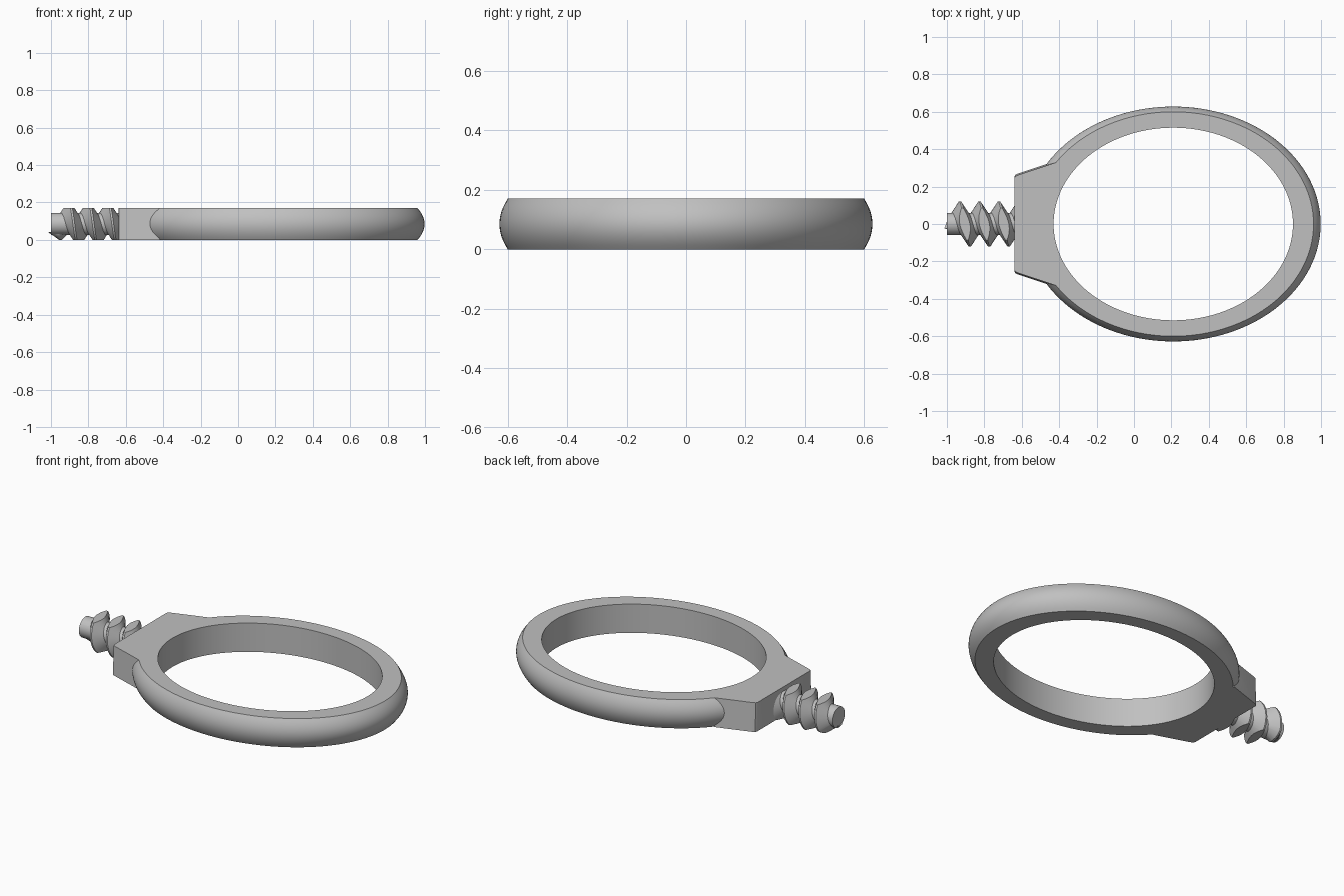
import bpy, bmesh
from math import cos, sin, pi, sqrt, radians

cube = bpy.data.objects.get("Cube")
if cube:
    bpy.data.objects.remove(cube, do_unlink=True)

HEIGHT = 0.17
MID = HEIGHT / 2
RING_X = 0.21

grey = bpy.data.materials.new("plain grey")
grey.use_nodes = True
grey.diffuse_color = (0.53, 0.53, 0.53, 1)
grey.node_tree.nodes["Principled BSDF"].inputs["Base Color"].default_value = grey.diffuse_color


def loft(name, sections, closed=False):
    """Skin a row of equal-length point loops, capping the ends if open."""
    bm = bmesh.new()
    rows = [[bm.verts.new(p) for p in s] for s in sections]
    n = len(rows[0])
    pairs = list(zip(rows, rows[1:]))
    if closed:
        pairs.append((rows[-1], rows[0]))
    else:
        bm.faces.new(rows[0])
        bm.faces.new(rows[-1])
    for a, b in pairs:
        for i in range(n):
            j = (i + 1) % n
            bm.faces.new((a[i], a[j], b[j], b[i]))
    bmesh.ops.recalc_face_normals(bm, faces=bm.faces)
    mesh = bpy.data.meshes.new(name)
    bm.to_mesh(mesh)
    bm.free()
    ob = bpy.data.objects.new(name, mesh)
    mesh.materials.append(grey)
    bpy.context.collection.objects.link(ob)
    return ob


def combine(ob, other, operation):
    mod = ob.modifiers.new("combine", "BOOLEAN")
    mod.operation, mod.solver, mod.object = operation, "EXACT", other
    bpy.context.view_layer.objects.active = ob
    bpy.ops.object.modifier_apply(modifier=mod.name)
    bpy.data.objects.remove(other, do_unlink=True)


def smooth(ob, angle):
    bpy.ops.object.select_all(action="DESELECT")
    ob.select_set(True)
    bpy.context.view_layer.objects.active = ob
    bpy.ops.object.shade_smooth_by_angle(angle=radians(angle))


# Oval ring: flat top, bottom and bore, with a bulging outer wall
STEPS, SEGMENTS = 12, 128
profile = [(0.64, 0.515, HEIGHT), (0.64, 0.515, 0)]
for i in range(STEPS + 1):
    t = 2 * i / STEPS - 1
    bulge = 1 - t * t
    profile.append((0.75 + 0.038 * bulge, 0.60 + 0.028 * bulge, MID + MID * t))
sections = []
for k in range(SEGMENTS):
    a = 2 * pi * k / SEGMENTS
    sections.append([(RING_X + rx * cos(a), ry * sin(a), z) for rx, ry, z in profile])
ring = loft("ring", sections, closed=True)

# Tapered shoulder block, its inner side following the oval within the ring
side = [(-0.64, 0.245), (-0.635, 0.255), (-0.62, 0.262), (-0.42, 0.328)]
arc = []
for i in range(25):
    y = 0.3 - 0.6 * i / 24
    arc.append((RING_X - 0.69 * sqrt(1 - (y / 0.555) ** 2), y))


def shoulder_outline(z, grow):
    right = [(x, y + grow, z) for x, y in side]
    left = [(x, -y, z) for x, y, z in reversed(right)]
    return right + [(x, y, z) for x, y in arc] + left


shoulder = loft("shoulder", [shoulder_outline(0, 0.008), shoulder_outline(HEIGHT, 0)])
combine(ring, shoulder, "UNION")
smooth(ring, 30)

# Screw core
core = loft("screw", [[(x, 0.06 * cos(2 * pi * i / 48), MID + 0.06 * sin(2 * pi * i / 48))
                       for i in range(48)] for x in (-1, -0.6)])

# Right-handed thread that swells out of the core
PITCH, TURN = 0.104, 48
sections = []
for k in range(-TURN // 3, int(3.4 * TURN)):
    a = 2 * pi * k / TURN
    x = -0.93 + PITCH * k / TURN
    grow = min(1, (k + TURN / 3) / (TURN / 4))
    crest = 0.057 + 0.063 * grow
    wedge = [(-0.049, 0.05), (-0.005, crest), (0.005, crest), (0.049, 0.05)]
    sections.append([(x + dx, r * cos(a), MID + r * sin(a)) for dx, r in wedge])
thread = loft("thread", sections)
combine(core, thread, "UNION")

# Trim the thread level with the flat top and bottom of the ring
trim = loft("trim", [[(x, y, z) for y, z in ((-1, 0), (1, 0), (1, HEIGHT), (-1, HEIGHT))]
                     for x in (-1.1, -0.62)])
combine(core, trim, "INTERSECT")
smooth(core, 25)
